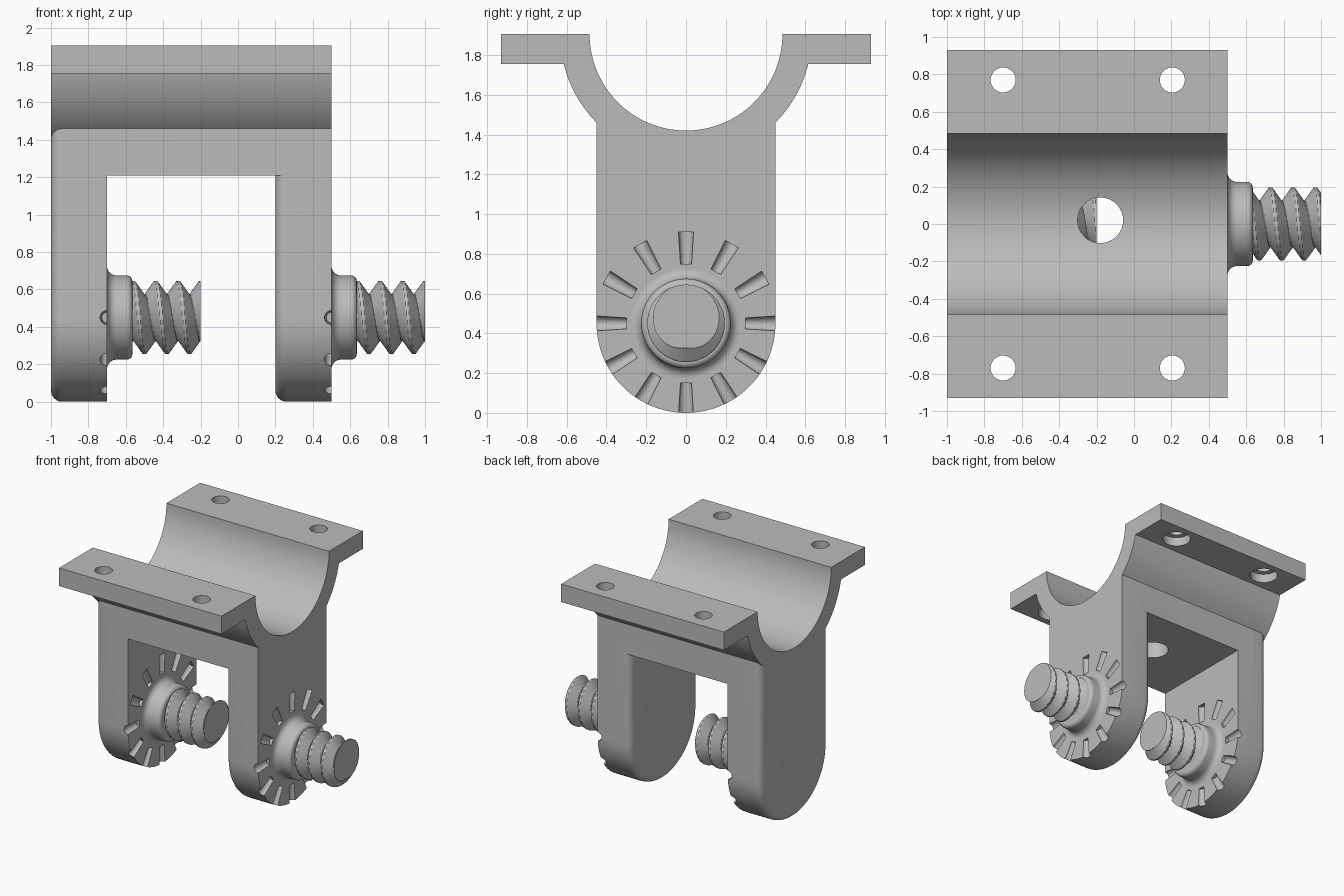
import bpy, bmesh
from math import pi, sin, cos, sqrt, asin, tau
from mathutils import Matrix, Vector

if "Cube" in bpy.data.objects:
    bpy.data.objects.remove(bpy.data.objects["Cube"])

grey = bpy.data.materials.new("plain grey")
grey.use_nodes = True
COLOUR = (0.5, 0.5, 0.5, 1)
grey.diffuse_color = COLOUR
grey.node_tree.nodes["Principled BSDF"].inputs["Base Color"].default_value = COLOUR

TOP, AXIS = 1.905, 0.45          # saddle centre height, screw axis height
R_IN, R_OUT = 0.485, 0.633       # saddle radii
HALF = 0.45                      # half width of the arms


def finish(name, bm):
    bmesh.ops.recalc_face_normals(bm, faces=bm.faces)
    mesh = bpy.data.meshes.new(name)
    bm.to_mesh(mesh)
    bm.free()
    mesh.materials.append(grey)
    ob = bpy.data.objects.new(name, mesh)
    bpy.context.collection.objects.link(ob)
    return ob


def loft(name, rings):
    """Skin a list of closed rings of equal length and cap both ends."""
    bm = bmesh.new()
    rows = [[bm.verts.new(p) for p in ring] for ring in rings]
    n = len(rows[0])
    for a, b in zip(rows, rows[1:]):
        for i in range(n):
            j = (i + 1) % n
            bm.faces.new((a[i], a[j], b[j], b[i]))
    bm.faces.new(rows[0])
    bm.faces.new(rows[-1])
    return finish(name, bm)


def extrude(name, profile, x0, x1):
    return loft(name, [[(x, y, z) for y, z in profile] for x in (x0, x1)])


def arc(r, cz, a0, a1, n):
    """Points (y, z); angle 0 points down, positive toward +y."""
    steps = [a0 + (a1 - a0) * i / n for i in range(n + 1)]
    return [(r * sin(a), cz - r * cos(a)) for a in steps]


def lathe(name, profile, x0, n=64):
    return loft(name, [[(x0 + x, r * cos(tau * i / n), AXIS + r * sin(tau * i / n))
                        for i in range(n)] for x, r in profile])


def cone(name, r1, r2, depth, matrix):
    bm = bmesh.new()
    bmesh.ops.create_cone(bm, cap_ends=True, segments=32, radius1=r1, radius2=r2,
                          depth=depth, matrix=matrix)
    return finish(name, bm)


def combine(body, other, operation):
    mod = body.modifiers.new("combine", "BOOLEAN")
    mod.operation, mod.solver, mod.object = operation, "EXACT", other
    bpy.context.view_layer.objects.active = body
    bpy.ops.object.modifier_apply(modifier=mod.name)
    bpy.data.objects.remove(other)


def smooth(ob):
    bpy.ops.object.select_all(action="DESELECT")
    ob.select_set(True)
    bpy.context.view_layer.objects.active = ob
    bpy.ops.object.shade_smooth_by_angle(angle=0.5)


# Saddle with its two flanges
edge = asin(sqrt(R_OUT ** 2 - 0.15 ** 2) / R_OUT)
body = extrude("bracket_body",
               arc(R_IN, TOP, -pi / 2, pi / 2, 64)
               + [(0.93, TOP), (0.93, TOP - 0.15)]
               + arc(R_OUT, TOP, edge, -edge, 64)
               + [(-0.93, TOP - 0.15), (-0.93, TOP)], -1, 0.5)


# Arms: round lower end, one rounded outer rim, top buried in the saddle
def arm_ring(x, inset):
    w = HALF - inset
    a = asin(w / 0.6)
    return [(x, y, z) for y, z in
            arc(w, AXIS, -pi / 2, pi / 2, 48) + arc(0.6, TOP, a, -a, 24)]


def arm(x0):
    r = 0.06
    rings = [arm_ring(x0 + r * (1 - cos(t)), r * (1 - sin(t)))
             for t in (pi / 2 * k / 6 for k in range(7))]
    return loft("arm", rings + [arm_ring(x0 + 0.3, 0)])


# Cross bridge joining the arms
reach = asin(HALF / 0.6)
bridge = extrude("bridge", [(-HALF, 1.21), (HALF, 1.21)]
                 + arc(0.6, TOP, reach, -reach, 24), -0.85, 0.4)
for part in (arm(-1), arm(0.2), bridge):
    combine(body, part, "UNION")

# Centre hole, and flange holes recessed from below
combine(body, cone("cutter", 0.122, 0.122, 1, Matrix.Translation((-0.18, 0.02, 1.4))),
        "DIFFERENCE")
for x in (-0.7, 0.205):
    for y in (-0.77, 0.77):
        for r, z in ((0.067, TOP), (0.11, TOP - 0.325)):
            combine(body, cone("cutter", r, r, 0.5, Matrix.Translation((x, y, z))),
                    "DIFFERENCE")

# Ring of tapered radial grooves on each arm
for x in (-0.7, 0.5):
    for k in range(12):
        place = (Matrix.Translation((x, 0, AXIS)) @ Matrix.Rotation(k * pi / 6, 4, "X")
                 @ Matrix.Translation((0, 0, 0.38)))
        combine(body, cone("cutter", 0.028, 0.038, 0.16, place), "DIFFERENCE")
smooth(body)


# Threaded studs on filleted bosses
def thread_radius(x, angle):
    phase = ((x + 0.12 * angle / tau) / 0.12) % 1
    return min(0.195, 0.122 + 0.085 * abs(1 - 2 * phase))


def stud(side, x0):
    steps = [pi / 2 * k / 8 for k in range(9)]
    profile = [(-0.03, 0.275)]
    profile += [(0.05 - 0.05 * cos(t), 0.275 - 0.05 * sin(t)) for t in steps]
    profile += [(0.105 + 0.03 * sin(t), 0.195 + 0.03 * cos(t)) for t in steps]
    smooth(lathe(side + "_boss", profile, x0))
    rings = []
    for i in range(81):
        x = -0.4 + 0.005 * i
        ring = []
        for k in range(72):
            a = tau * k / 72
            r = thread_radius(x, a)
            ring.append((x0 + 0.5 + x, r * sin(a), AXIS + r * cos(a)))
        rings.append(ring)
    smooth(loft(side + "_screw", rings))


stud("right", -0.7)
stud("left", 0.5)
